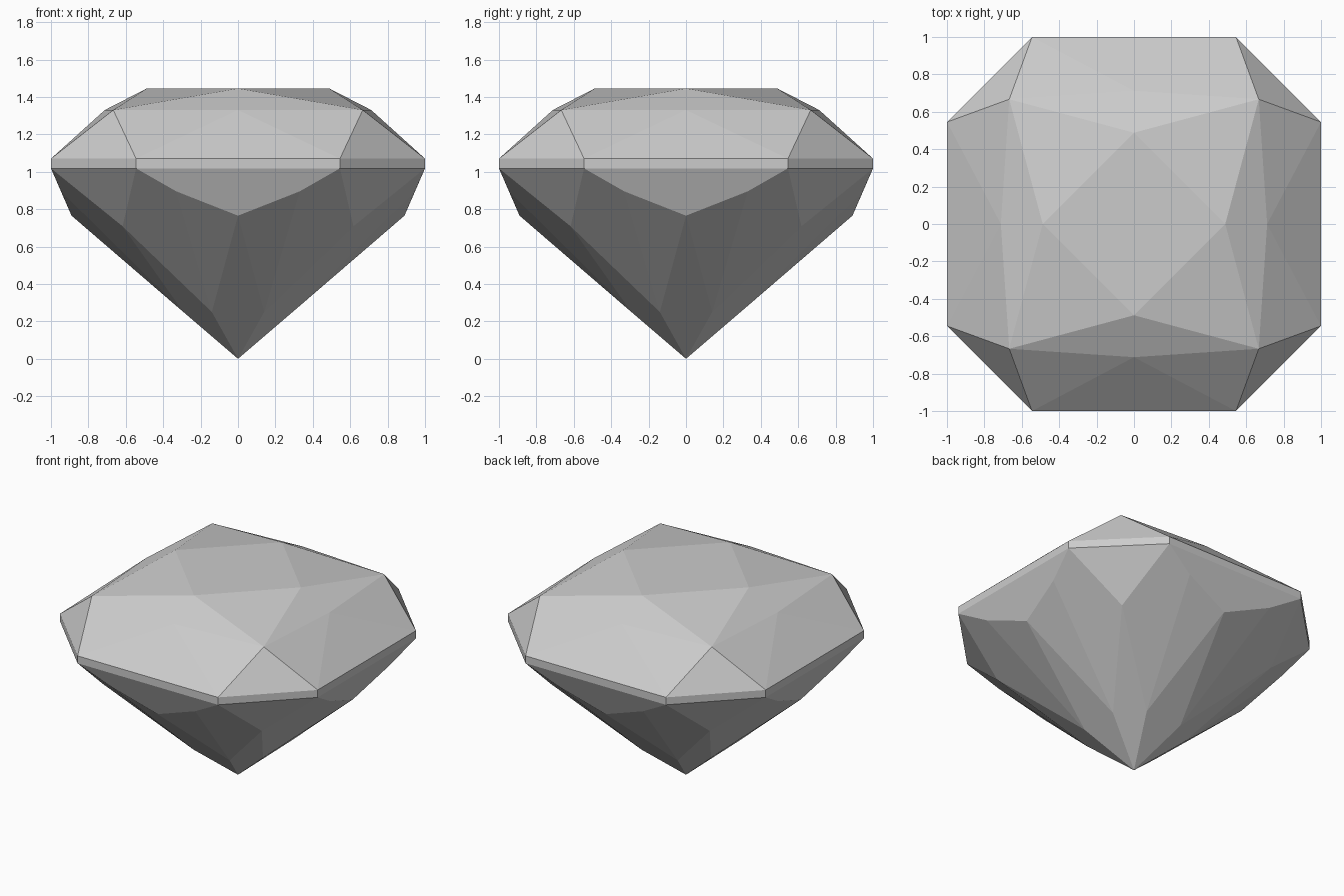
import bpy, bmesh
from mathutils import Vector

if "Cube" in bpy.data.objects:
    bpy.data.objects.remove(bpy.data.objects["Cube"], do_unlink=True)

# Pale grey gem colour
grey = bpy.data.materials.new("pale_grey")
grey.use_nodes = True
colour = (0.6, 0.6, 0.6, 1)
grey.diffuse_color = colour
grey.node_tree.nodes["Principled BSDF"].inputs["Base Color"].default_value = colour


def flip(v):
    return Vector((-v.x, v.y, v.z))


def turn(v):
    """Quarter turn about the vertical axis."""
    return Vector((-v.y, v.x, v.z))


def build_part(name, whole, halves=(), caps=()):
    """Repeat one side's facets four times; halves are mirrored as well."""
    bm = bmesh.new()
    facets = list(whole) + list(halves) + [[flip(v) for v in f] for f in halves]
    for _ in range(4):
        for f in facets:
            bm.faces.new([bm.verts.new(v) for v in f])
        facets = [[turn(v) for v in f] for f in facets]
    for f in caps:
        bm.faces.new([bm.verts.new(v) for v in f])
    bmesh.ops.remove_doubles(bm, verts=bm.verts, dist=0.001)
    bmesh.ops.recalc_face_normals(bm, faces=bm.faces)
    for f in bm.faces:       # open shells: point every facet away from the core
        f.normal_update()
        if f.normal.dot(f.calc_center_median() - Vector((0, 0, 0.95))) < 0:
            f.normal_flip()
    mesh = bpy.data.meshes.new(name)
    bm.to_mesh(mesh)
    bm.free()
    mesh.materials.append(grey)
    bpy.context.collection.objects.link(bpy.data.objects.new(name, mesh))


# Key points on the front side
rim_top = Vector((0.545, -1, 1.07))
rim_low = Vector((0.545, -1, 1.018))
table_tip = Vector((0, -0.488, 1.445))
crown_mid = Vector((0, -0.712, 1.33))
crown_corner = Vector((0.667, -0.667, 1.33))
low_mid = Vector((0, -0.89, 0.765))
low_side = Vector((0.33, -0.946, 0.895))
low_corner = Vector((0.617, -0.617, 0.708))
low_inner = Vector((0.14, -0.292, 0.25))
apex = Vector((0, 0, 0))


def around(v):
    """Matching point on the far side of the right-hand corner."""
    return turn(flip(v))


# Crown: table, star kites, side and corner facets
tips = [table_tip]
for _ in range(3):
    tips.append(turn(tips[-1]))
build_part("crown", [
    [rim_top, crown_mid, flip(rim_top)],
    [table_tip, flip(crown_corner), crown_mid, crown_corner],
    [rim_top, around(rim_top), crown_corner],
    [table_tip, crown_corner, turn(table_tip)],
], [[rim_top, crown_corner, crown_mid]], [tips])

# Girdle: thin upright band
build_part("girdle", [
    [flip(rim_low), rim_low, rim_top, flip(rim_top)],
    [rim_low, around(rim_low), around(rim_top), rim_top],
])

# Pavilion: facets running down to the point
build_part("pavilion", [
    [rim_low, low_side, low_mid, flip(low_side), flip(rim_low)],
    [rim_low, around(rim_low), low_corner],
    [low_mid, low_inner, apex, flip(low_inner)],
    [low_corner, around(low_inner), apex, low_inner],
], [
    [low_mid, low_side, low_inner],
    [rim_low, low_corner, low_inner, low_side],
])
